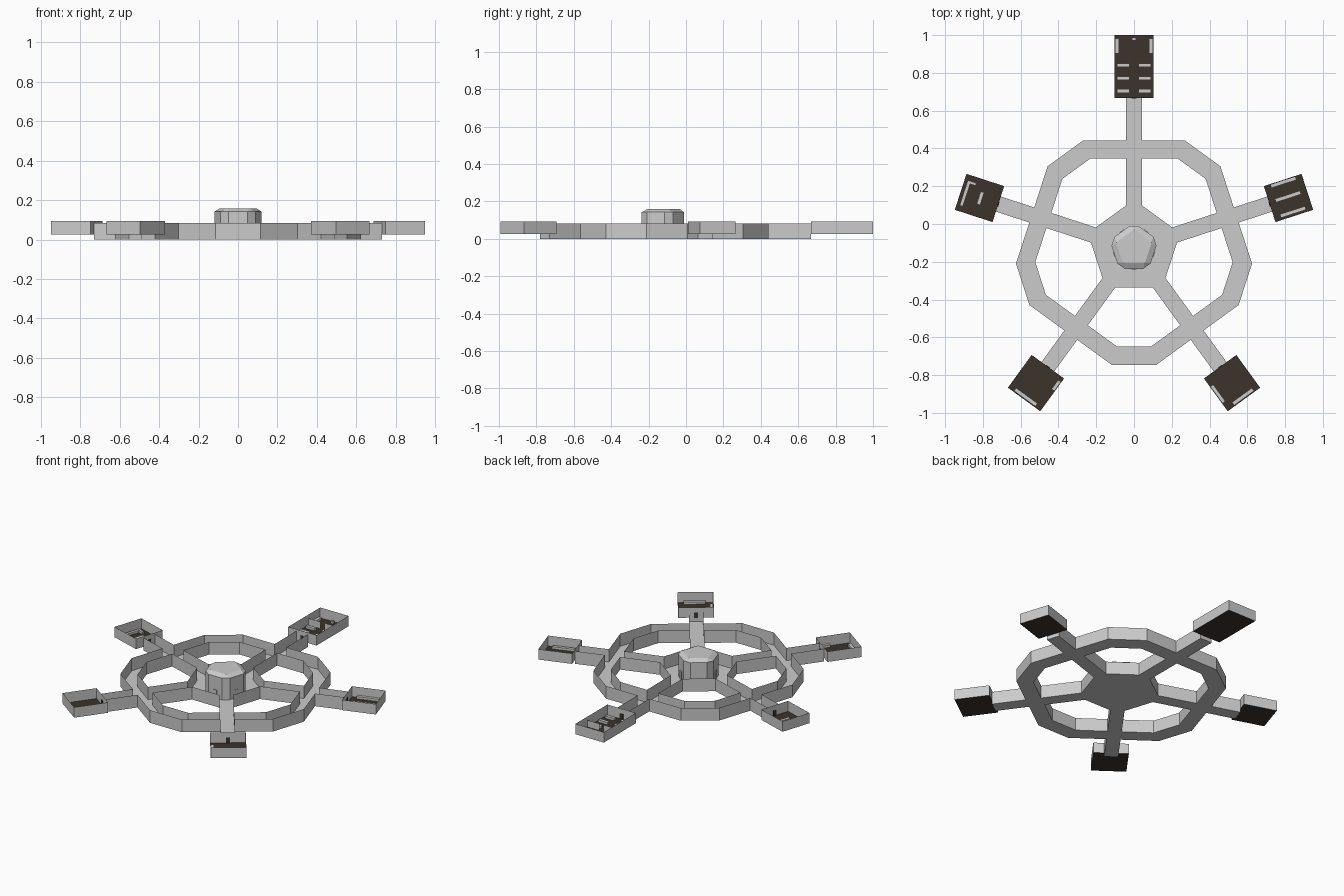
import bpy, math
from mathutils import Vector

if "Cube" in bpy.data.objects:
    bpy.data.objects.remove(bpy.data.objects["Cube"])

CY = -0.128                      # centre of the five-fold plan
W = 0.042                        # half width of a spoke corridor
TOP = 0.083                      # corridor wall height
HUB = 0.226                      # radius where spokes leave the hub yard
RI, RO = 0.474, 0.569            # ring corridor, distance of long sides
HI, HO = 0.232, 0.271            # half lengths of those sides
FLOOR, RTOP = 0.025, 0.093       # room floor and wall top


def mat(name, r, g, b):
    m = bpy.data.materials.new(name)
    m.diffuse_color = (r, g, b, 1)
    m.use_nodes = True
    m.node_tree.nodes["Principled BSDF"].inputs["Base Color"].default_value = m.diffuse_color
    return m


GREY = mat("light_grey", 0.6, 0.6, 0.6)
DARK = mat("dark_brown", 0.045, 0.033, 0.023)


def P(k, u, v, z=0.0):
    """Point at radial u, sideways v in the frame of spoke k."""
    a = math.radians(90 + 72 * k)
    c, s = math.cos(a), math.sin(a)
    return Vector((u * c - v * s, CY + u * s + v * c, z))


class Part:
    def __init__(self):
        self.v, self.f = [], []

    def face(self, pts):
        n = len(self.v)
        self.v += [tuple(p) for p in pts]
        self.f.append(list(range(n, n + len(pts))))

    def wall(self, pts, z0, z1, closed=False):
        n = len(pts)
        for i in range(n if closed else n - 1):
            a, b = pts[i], pts[(i + 1) % n]
            self.face([(a.x, a.y, z0), (b.x, b.y, z0), (b.x, b.y, z1), (a.x, a.y, z1)])

    def block(self, k, u0, u1, v0, v1, z0, z1):
        q = [P(k, u0, v0), P(k, u1, v0), P(k, u1, v1), P(k, u0, v1)]
        self.wall(q, z0, z1, True)
        self.face([(p.x, p.y, z1) for p in q])

    def make(self, name, material):
        me = bpy.data.meshes.new(name)
        me.from_pydata(self.v, [], self.f)
        me.materials.append(material)
        ob = bpy.data.objects.new(name, me)
        bpy.context.collection.objects.link(ob)
        return ob


# room extents: near radius, far radius, half width
rooms = [(0.796, 1.128, 0.103), (0.755, 0.965, 0.1), (0.776, 0.99, 0.106),
         (0.776, 0.99, 0.106), (0.755, 0.965, 0.1)]

# corridor floors and open-topped walls
floor, walls = Part(), Part()
yard = []
for k in range(5):
    n = (k + 1) % 5
    e, en = rooms[k][0], rooms[n][0]
    yard += [P(k, HUB, -W), P(k, HUB, W)]
    for u0, u1 in ((HUB, RI), (RO, e)):
        floor.face([P(k, u0, -W), P(k, u1, -W), P(k, u1, W), P(k, u0, W)])
    floor.face([P(k, RI, -HI), P(k, RO, -HO), P(k, RO, HO), P(k, RI, HI)])
    floor.face([P(k, RI, HI), P(k, RO, HO), P(n, RO, -HO), P(n, RI, -HI)])
    # opening between two spokes
    walls.wall([P(k, HUB, W), P(k, RI, W), P(k, RI, HI), P(n, RI, -HI),
                P(n, RI, -W), P(n, HUB, -W)], 0, TOP, True)
    # outer outline
    walls.wall([P(k, e, W), P(k, RO, W), P(k, RO, HO), P(n, RO, -HO),
                P(n, RO, -W), P(n, en, -W)], 0, TOP)
    walls.wall([P(k, e, -W), P(k, e, W)], 0, FLOOR)
floor.face(yard)
floor.make("corridor_floor", GREY)
walls.make("corridor_walls", GREY)

# central tower: chamfered pentagon with a bevelled roof
hub, doors = Part(), Part()
base, roof = [], []
for k in range(5):
    base += [P(k, 0.117, -0.0245), P(k, 0.117, 0.0245)]
    roof += [P(k, 0.097, -0.002), P(k, 0.097, 0.002)]
hub.wall(base, 0, 0.142, True)
for i in range(10):
    j = (i + 1) % 10
    hub.face([base[i] + Vector((0, 0, 0.142)), base[j] + Vector((0, 0, 0.142)),
              roof[j] + Vector((0, 0, 0.158)), roof[i] + Vector((0, 0, 0.158))])
hub.face([p + Vector((0, 0, 0.158)) for p in roof])
hub.make("central_tower", GREY)
for k in range(5):
    doors.block(k + 0.5, 0.107, 0.1125, -0.014, 0.014, 0, 0.055)
doors.make("tower_doors", GREY)

# low furniture in each room: u0, u1, v0, v1
furniture = [
    [(u, u + 0.02, s - 0.033, s + 0.033) for u in (0.822, 0.89, 0.958) for s in (-0.057, 0.057)]
    + [(1.03, 1.11, -0.1, -0.08), (1.03, 1.11, 0.08, 0.1), (1.1, 1.115, -0.01, 0.01)],
    [(0.93, 0.948, -0.07, 0.07), (0.9, 0.93, -0.07, -0.055), (0.845, 0.865, -0.035, 0.035)],
    [(0.965, 0.985, -0.07, 0.07), (0.8, 0.86, 0.085, 0.104)],
    [(0.83, 0.94, -0.104, -0.085), (0.965, 0.985, -0.06, 0.07)],
    [(0.79, 0.93, v - 0.01, v + 0.01) for v in (-0.078, 0.008, 0.088)],
]

# outer rooms: dark floor, open box walls, furniture
for k, (u0, u1, h) in enumerate(rooms):
    q = [P(k, u0, -h), P(k, u1, -h), P(k, u1, h), P(k, u0, h)]
    fl, wl, fu = Part(), Part(), Part()
    fl.face([p + Vector((0, 0, FLOOR)) for p in q])
    fl.make("room_floor", DARK)
    wl.wall(q, FLOOR, RTOP, True)
    if k == 0:                   # partition with a doorway in the long room
        for s in (-1, 1):
            wl.wall([P(k, 1.004, s * h), P(k, 1.004, s * 0.015)], FLOOR, 0.07)
    wl.make("room_walls", GREY)
    for b in furniture[k]:
        fu.block(k, *b, FLOOR, FLOOR + 0.015)
    fu.make("room_furniture", GREY)
    dr = Part()                  # doorway panel facing the spoke
    dr.block(k, u0 - 0.003, u0 + 0.003, -0.012, 0.012, FLOOR, 0.06)
    dr.make("room_door", DARK)
